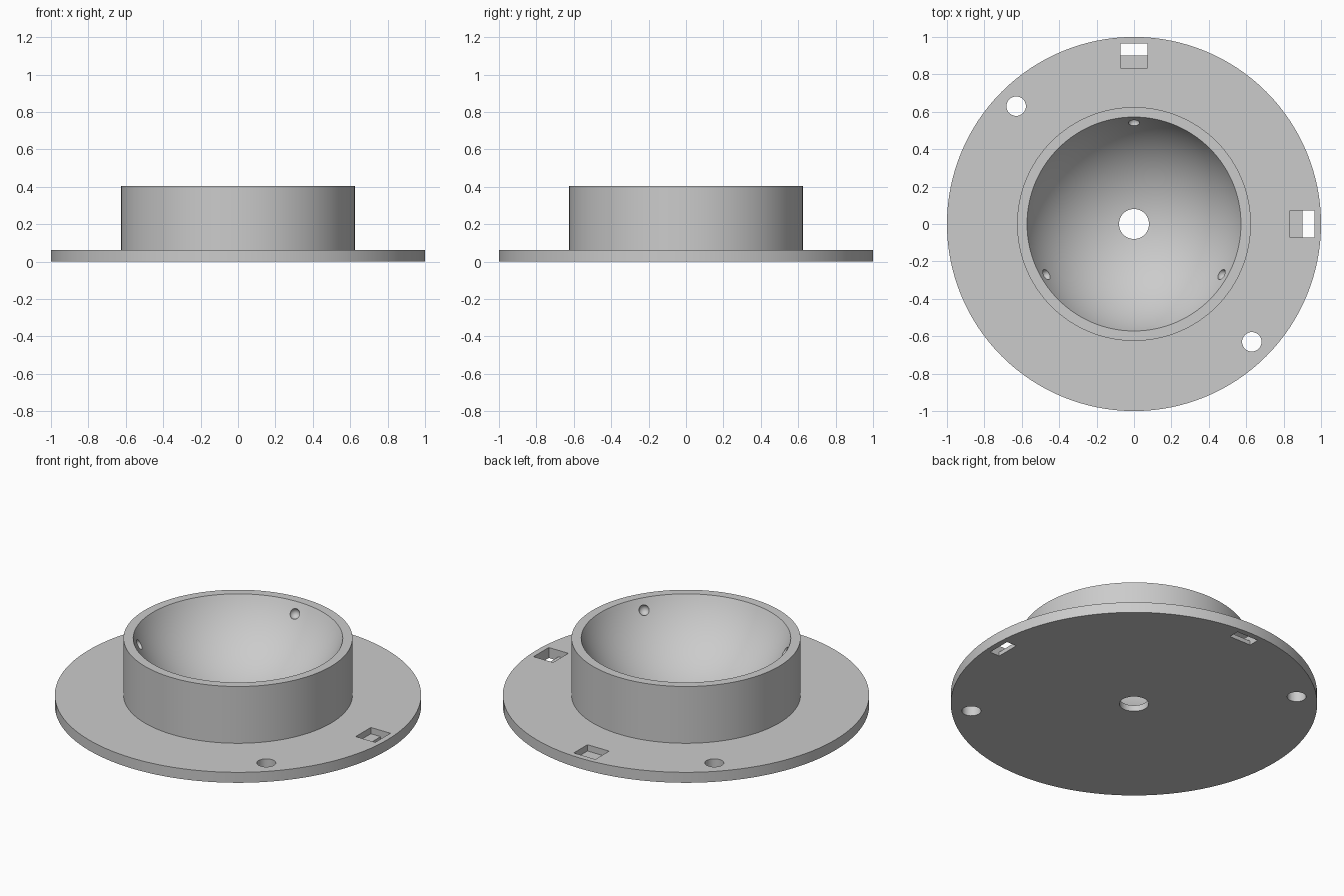
import bpy, bmesh
from math import sin, cos, asin, pi, radians
from mathutils import Matrix, Vector

cube = bpy.data.objects.get("Cube")
if cube:
    bpy.data.objects.remove(cube, do_unlink=True)

PLATE_TOP, RIM_TOP = 0.063, 0.405
RING_R, BOWL_R, MOUTH_R, DRAIN_R = 0.625, 0.625, 0.572, 0.08

grey = bpy.data.materials.new("light grey")
grey.use_nodes = True
colour = (0.6, 0.6, 0.6, 1)
grey.diffuse_color = colour
grey.node_tree.nodes["Principled BSDF"].inputs["Base Color"].default_value = colour


def make_object(name, bm):
    bmesh.ops.recalc_face_normals(bm, faces=bm.faces)
    mesh = bpy.data.meshes.new(name)
    bm.to_mesh(mesh)
    bm.free()
    mesh.materials.append(grey)
    obj = bpy.data.objects.new(name, mesh)
    bpy.context.collection.objects.link(obj)
    return obj


def lathe(name, profile, steps):
    bm = bmesh.new()
    verts = [bm.verts.new((r, 0, z)) for r, z in profile]
    edges = [bm.edges.new((v, verts[i - 1])) for i, v in enumerate(verts)]
    bmesh.ops.spin(bm, geom=verts + edges, cent=(0, 0, 0), axis=(0, 0, 1),
                   angle=2 * pi, steps=steps, use_merge=True)
    bmesh.ops.remove_doubles(bm, verts=bm.verts, dist=1e-5)
    return make_object(name, bm)


def cut(target, cutter):
    cutter.hide_render = True
    mod = target.modifiers.new(cutter.name, 'BOOLEAN')
    mod.operation, mod.solver, mod.object = 'DIFFERENCE', 'EXACT', cutter
    bpy.context.view_layer.objects.active = target
    bpy.ops.object.modifier_apply(modifier=mod.name)
    bpy.data.objects.remove(cutter, do_unlink=True)


# Flanged ring with a spherical bowl and a drain hole
start, end = asin(MOUTH_R / BOWL_R), asin(DRAIN_R / BOWL_R)
bowl_z = RIM_TOP + BOWL_R * cos(start)
profile = [(DRAIN_R, 0), (1, 0), (1, PLATE_TOP), (RING_R, PLATE_TOP), (RING_R, RIM_TOP)]
for i in range(25):
    a = start + (end - start) * i / 24
    profile.append((BOWL_R * sin(a), bowl_z - BOWL_R * cos(a)))
socket = lathe("flanged_ball_socket", profile, 128)

# Round screw holes on one diagonal
for side in (-1, 1):
    bm = bmesh.new()
    bmesh.ops.create_cone(bm, cap_ends=True, segments=40, radius1=0.052, radius2=0.052,
                          depth=0.4, matrix=Matrix.Translation((0.63 * side, -0.63 * side, 0)))
    cut(socket, make_object("screw_hole_cutter", bm))

# Stepped rectangular slots: wide pocket above, narrow slot below
step = [(0.835, 0.025), (0.9, 0.025), (0.9, -0.1), (0.965, -0.1), (0.965, 0.15), (0.835, 0.15)]
for angle in (0, 90):
    bm = bmesh.new()
    face = bm.faces.new([bm.verts.new((r, -0.072, z)) for r, z in step])
    moved = bmesh.ops.extrude_face_region(bm, geom=[face])["geom"]
    bmesh.ops.translate(bm, vec=(0, 0.144, 0),
                        verts=[v for v in moved if isinstance(v, bmesh.types.BMVert)])
    bmesh.ops.rotate(bm, verts=bm.verts, matrix=Matrix.Rotation(radians(angle), 3, 'Z'))
    cut(socket, make_object("slot_cutter", bm))

# Three bearing dimples, thirty degrees below the bowl centre
for angle in (90, 210, 330):
    a = radians(angle)
    spot = Vector((cos(a) * cos(pi / 6), sin(a) * cos(pi / 6), -0.5)) * BOWL_R
    spot.z += bowl_z
    bm = bmesh.new()
    bmesh.ops.create_uvsphere(bm, u_segments=24, v_segments=14, radius=0.03,
                              matrix=Matrix.Translation(spot))
    cut(socket, make_object("dimple_cutter", bm))

bpy.ops.object.select_all(action='DESELECT')
socket.select_set(True)
bpy.context.view_layer.objects.active = socket
bpy.ops.object.shade_smooth_by_angle(angle=radians(30))
